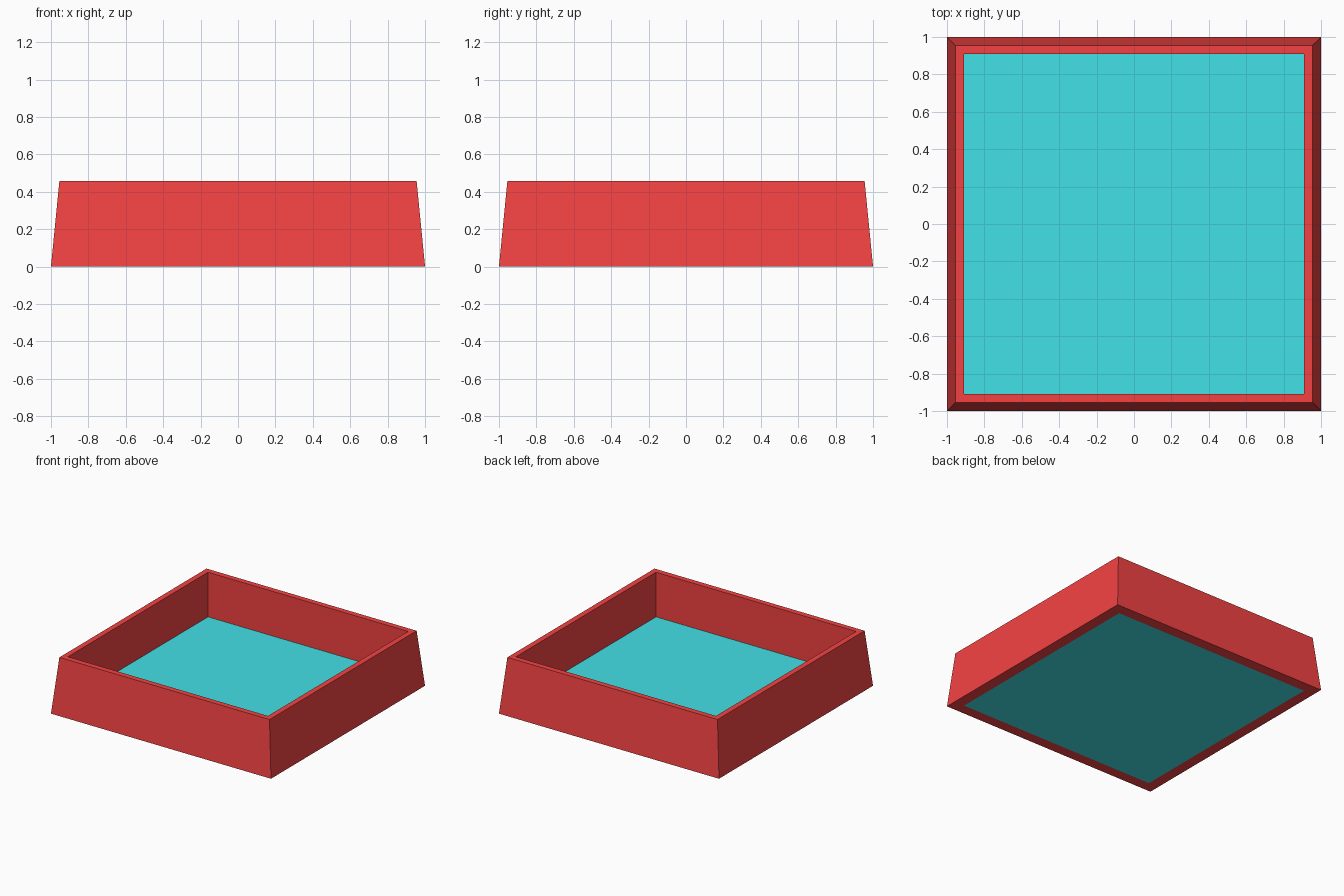
import bpy, bmesh

if "Cube" in bpy.data.objects:
    bpy.data.objects.remove(bpy.data.objects["Cube"])

OUTER, TOP_OUTER, INNER = 1.0, 0.955, 0.909
HEIGHT, FLOOR = 0.457, 0.09


def material(name, color):
    m = bpy.data.materials.new(name)
    m.diffuse_color = color
    m.use_nodes = True
    m.node_tree.nodes["Principled BSDF"].inputs["Base Color"].default_value = m.diffuse_color
    return m


def add_object(name, bm, mat):
    bmesh.ops.recalc_face_normals(bm, faces=bm.faces)
    mesh = bpy.data.meshes.new(name)
    bm.to_mesh(mesh)
    bm.free()
    mesh.materials.append(mat)
    obj = bpy.data.objects.new(name, mesh)
    bpy.context.collection.objects.link(obj)
    return obj


def square_loop(bm, half, z):
    return [bm.verts.new((sx * half, sy * half, z))
            for sx, sy in ((-1, -1), (1, -1), (1, 1), (-1, 1))]


# Tray walls: a closed wall profile carried round a square, sloped outside, upright inside
profile = [(OUTER, 0), (TOP_OUTER, HEIGHT), (INNER, HEIGHT), (INNER, 0)]
bm = bmesh.new()
loops = [square_loop(bm, half, z) for half, z in profile]
for i, a in enumerate(loops):
    b = loops[(i + 1) % len(loops)]
    for j in range(4):
        k = (j + 1) % 4
        bm.faces.new((a[j], a[k], b[k], b[j]))
add_object("tray_walls", bm, material("red", (0.9, 0.055, 0.055, 1)))

# Floor panel: thin slab filling the frame, flush with the underside
bm = bmesh.new()
bmesh.ops.create_cube(bm, size=1)
bmesh.ops.scale(bm, vec=(2 * INNER, 2 * INNER, FLOOR), verts=bm.verts)
bmesh.ops.translate(bm, vec=(0, 0, FLOOR / 2), verts=bm.verts)
add_object("floor_panel", bm, material("cyan", (0.055, 0.75, 0.8, 1)))
